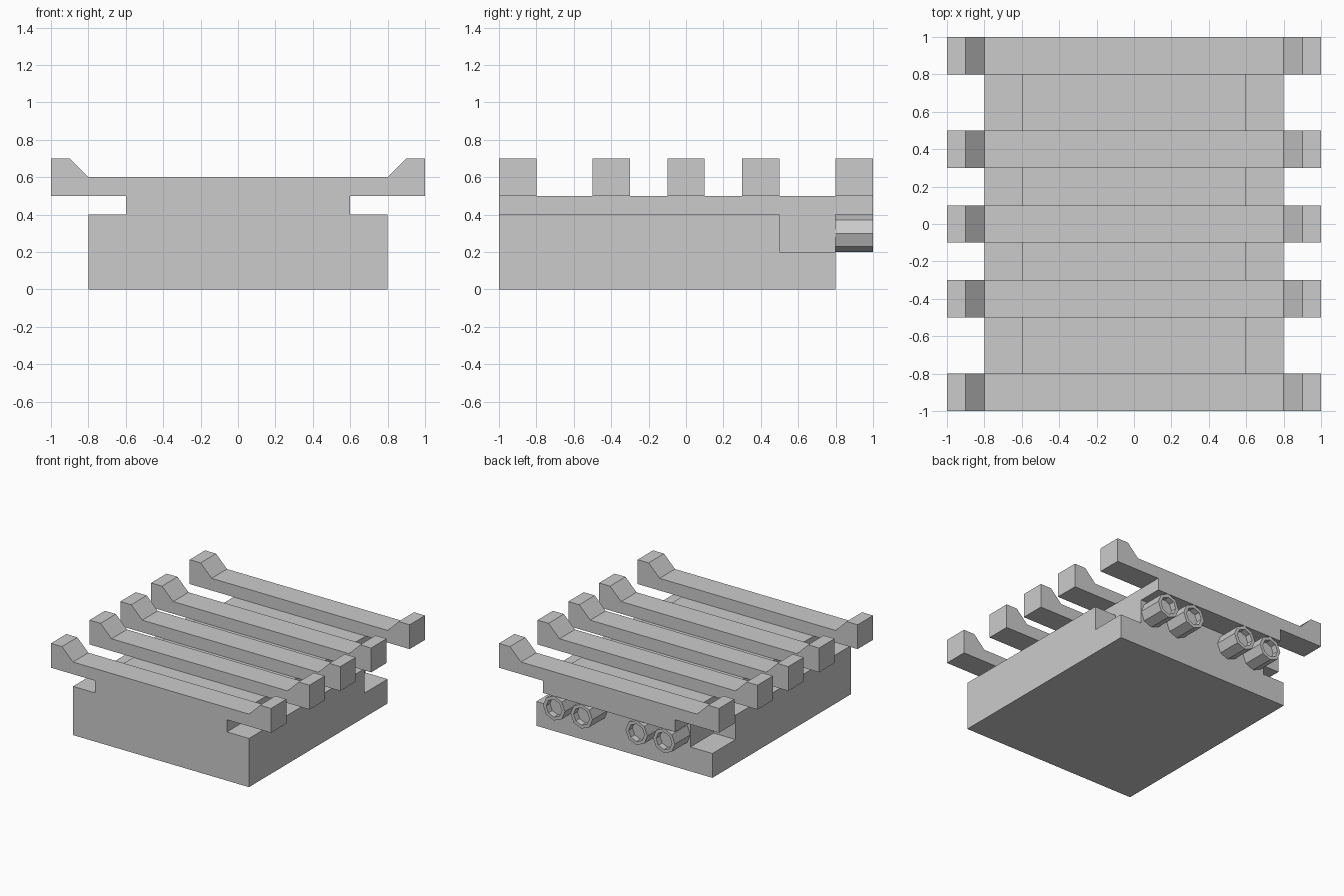
import bpy, bmesh
from mathutils import Matrix, Vector

if "Cube" in bpy.data.objects:
    bpy.data.objects.remove(bpy.data.objects["Cube"])


def finish(bm, name):
    bmesh.ops.recalc_face_normals(bm, faces=bm.faces)
    mesh = bpy.data.meshes.new(name)
    bm.to_mesh(mesh)
    bm.free()
    obj = bpy.data.objects.new(name, mesh)
    bpy.context.collection.objects.link(obj)
    return obj


def prism(name, points, sweep):
    """Extrude a closed outline along the sweep vector."""
    bm = bmesh.new()
    face = bm.faces.new([bm.verts.new(p) for p in points])
    ext = bmesh.ops.extrude_face_region(bm, geom=[face], use_keep_orig=True)
    verts = [g for g in ext["geom"] if isinstance(g, bmesh.types.BMVert)]
    bmesh.ops.translate(bm, verts=verts, vec=Vector(sweep))
    return finish(bm, name)


# Central body with a deck that overhangs at the back
core = [(-1, 0), (0.8, 0), (0.8, 0.4), (1, 0.4), (1, 0.5), (-1, 0.5)]
prism("core_body", [(-0.6, y, z) for y, z in core], (1.2, 0, 0))

# Lower side blocks, notched at the rear corners
side = [(-1, 0), (0.8, 0), (0.8, 0.2), (0.5, 0.2), (0.5, 0.4), (-1, 0.4)]
for name, x in (("left_side_block", -0.8), ("right_side_block", 0.6)):
    prism(name, [(x, y, z) for y, z in side], (0.2, 0, 0))

# Cross slats with raised ends
half = [(1, 0.5), (1, 0.7), (0.9, 0.7), (0.8, 0.6)]
slat = half + [(-x, z) for x, z in reversed(half)]
for i, y in enumerate((-0.9, -0.4, 0, 0.4, 0.9)):
    prism(f"slat_{i + 1}", [(x, y - 0.1, z) for x, z in slat], (0, 0.2, 0))

# Eight-sided rear nozzles with a recessed mouth
for i, x in enumerate((-0.5, -0.25, 0.25, 0.5)):
    bm = bmesh.new()
    bmesh.ops.create_cone(bm, cap_ends=True, segments=8, radius1=0.1, radius2=0.1,
                          depth=0.2, matrix=Matrix.Translation((x, 0.9, 0.3))
                          @ Matrix.Rotation(1.5707963, 4, 'X'))
    mouth = max(bm.faces, key=lambda f: f.calc_center_median().y)
    bmesh.ops.inset_individual(bm, faces=[mouth], thickness=0.028)
    ext = bmesh.ops.extrude_discrete_faces(bm, faces=[mouth])
    bmesh.ops.translate(bm, verts=ext["faces"][0].verts, vec=(0, -0.05, 0))
    finish(bm, f"nozzle_{i + 1}")
